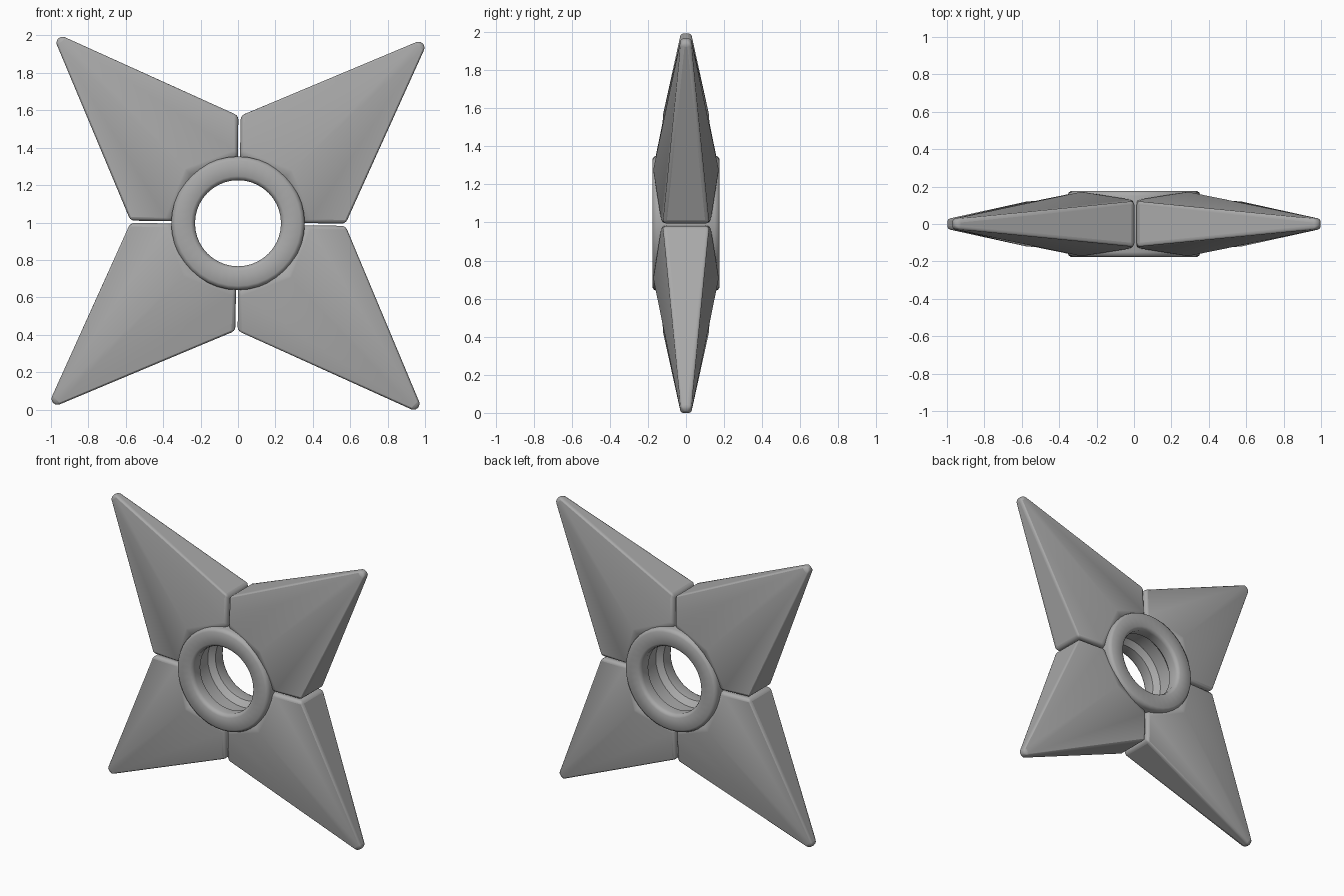
import bpy, bmesh, math
from mathutils import Matrix, Vector

if "Cube" in bpy.data.objects:
    bpy.data.objects.remove(bpy.data.objects["Cube"])

CENTRE_Z = 0.996
steel = bpy.data.materials.new("grey_steel")
steel.diffuse_color = (0.4, 0.4, 0.4, 1)
steel.use_nodes = True
steel.node_tree.nodes["Principled BSDF"].inputs["Base Color"].default_value = steel.diffuse_color


def finish(bm, name, bevel, angle):
    bmesh.ops.recalc_face_normals(bm, faces=bm.faces)
    me = bpy.data.meshes.new(name)
    bm.to_mesh(me)
    bm.free()
    me.materials.append(steel)
    ob = bpy.data.objects.new(name, me)
    bpy.context.collection.objects.link(ob)
    ob.location.z = CENTRE_Z
    if bevel:
        mod = ob.modifiers.new("soft_edges", 'BEVEL')
        mod.width, mod.segments = bevel, 3
        mod.limit_method = 'ANGLE'
        mod.angle_limit = math.radians(12)
    bpy.ops.object.select_all(action='DESELECT')
    ob.select_set(True)
    bpy.context.view_layer.objects.active = ob
    bpy.ops.object.shade_smooth_by_angle(angle=math.radians(angle))
    return ob


def blade(name, turn):
    """Diamond-section spike; built along the diagonal, mirrored in depth."""
    g, d = 0.006, math.sqrt(0.5)
    t, w = 1.378 * d, 0.022 * d
    # x, z, half thickness
    outline = [
        (0.30, g, 0.09), (0.375, g, 0.128), (0.575, g, 0.122),      # joint side
        (t + w, t - w, 0.026), (t, t, 0.028), (t - w, t + w, 0.026),  # tip
        (g, 0.575, 0.122), (g, 0.375, 0.128), (g, 0.30, 0.09),      # other joint
        (0.30 * d, 0.30 * d, 0.13), (0.385 * d, 0.385 * d, 0.174),  # ridge start
    ]
    bm = bmesh.new()
    front = [bm.verts.new((x, -y, z)) for x, z, y in outline]
    back = [bm.verts.new((x, y, z)) for x, z, y in outline]
    for v in (front, back):
        for f in ((1, 2, 3, 10), (3, 4, 10), (4, 5, 10), (5, 6, 7, 10),
                  (0, 1, 10, 9), (9, 10, 7, 8)):
            bm.faces.new([v[i] for i in f])
    for i in range(10):
        j = (i + 1) % 10
        bm.faces.new((front[i], front[j], back[j], back[i]))
    bmesh.ops.rotate(bm, verts=bm.verts, cent=Vector(),
                     matrix=Matrix.Rotation(turn, 3, 'Y'))
    return finish(bm, name, 0.02, 40)


# Four blades with a slight overall twist
for k, label in enumerate(("upper_right", "lower_right", "lower_left", "upper_left")):
    blade(label + "_blade", math.radians(90 * k + 0.8))

# Centre ring: lathed section with rounded rims and a groove inside the hole
half = [(0.27, 0.05), (0.235, 0.085), (0.23, 0.15), (0.237, 0.168), (0.252, 0.177),
        (0.335, 0.177), (0.35, 0.168), (0.357, 0.15)]
section = [(r, -y) for r, y in half] + [(r, y) for r, y in reversed(half)]
bm = bmesh.new()
N = 40
rows = [[bm.verts.new((r * math.cos(a), y, r * math.sin(a))) for r, y in section]
        for a in (2 * math.pi * i / N for i in range(N))]
for i in range(N):
    p, q = rows[i], rows[(i + 1) % N]
    for j in range(len(section)):
        k = (j + 1) % len(section)
        bm.faces.new((p[j], p[k], q[k], q[j]))
finish(bm, "centre_ring", 0, 40)
